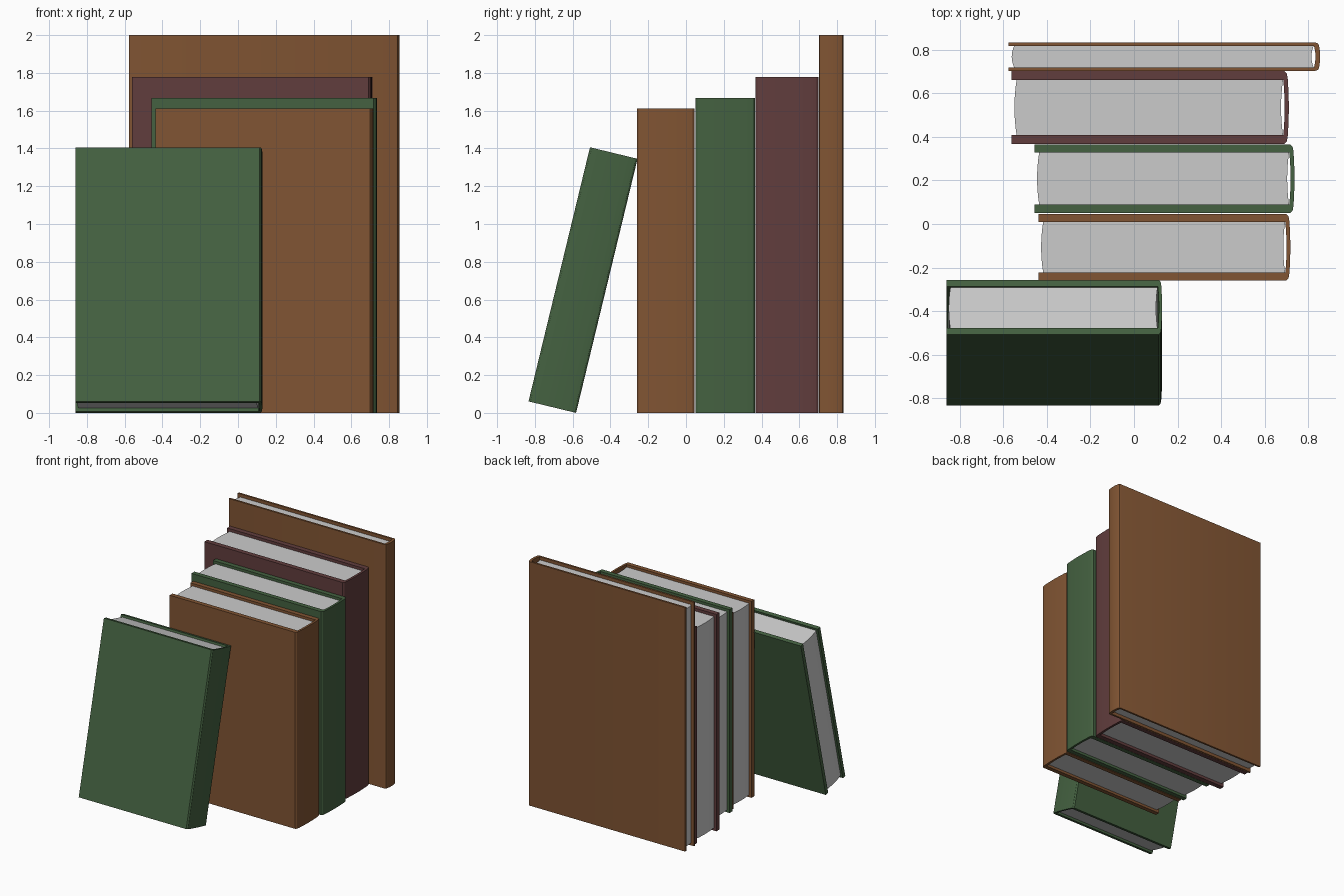
import bpy, bmesh, math
from mathutils import Matrix

if "Cube" in bpy.data.objects:
    bpy.data.objects.remove(bpy.data.objects["Cube"])


def material(name, rgb):
    m = bpy.data.materials.new(name)
    m.diffuse_color = (*rgb, 1)
    m.use_nodes = True
    m.node_tree.nodes["Principled BSDF"].inputs["Base Color"].default_value = m.diffuse_color
    return m


BROWN = material("brown_cloth", (0.22, 0.09, 0.033))
GREEN = material("green_cloth", (0.058, 0.12, 0.052))
MAROON = material("maroon_cloth", (0.12, 0.047, 0.047))


def prism(name, outline, z0, z1, matrix, mat=None):
    """Extrude an xy outline from z0 to z1."""
    bm = bmesh.new()
    face = bm.faces.new([bm.verts.new((x, y, z0)) for x, y in outline])
    ext = bmesh.ops.extrude_face_region(bm, geom=[face])
    top = [v for v in ext["geom"] if isinstance(v, bmesh.types.BMVert)]
    bmesh.ops.translate(bm, verts=top, vec=(0, 0, z1 - z0))
    bmesh.ops.recalc_face_normals(bm, faces=bm.faces)
    me = bpy.data.meshes.new(name)
    bm.to_mesh(me)
    bm.free()
    ob = bpy.data.objects.new(name, me)
    bpy.context.collection.objects.link(ob)
    ob.matrix_world = matrix
    if mat:
        me.materials.append(mat)
    bpy.context.view_layer.objects.active = ob
    ob.select_set(True)
    bpy.ops.object.shade_smooth_by_angle(angle=math.radians(28))
    ob.select_set(False)
    return ob


def arc(x, bulge, half, n=8):
    """Shallow curve across the thickness, from -half to +half."""
    return [(x + bulge * (1 - (2 * i / n - 1) ** 2), half * (2 * i / n - 1))
            for i in range(n + 1)]


def book(name, x0, x1, thick, height, matrix, mat):
    w, h = x1 - x0, thick / 2
    board = 0.12 * thick
    inner = h - board
    # cover: two boards joined by a rounded spine
    spine = [(x1 - 0.016 * w, -h), (x1 - 0.007 * w, -0.93 * h)]
    spine += arc(x1 - 0.004 * w, 0.004 * w, 0.8 * h)
    spine += [(x1 - 0.007 * w, 0.93 * h), (x1 - 0.016 * w, h)]
    inside = arc(x1 - 0.02 * w, 0.005 * w, inner)[::-1]
    outline = ([(x0, -h)] + spine + [(x0, h), (x0, inner)]
               + inside + [(x0, -inner)])
    prism(name + "_cover", outline, 0, height, matrix, mat)
    # page block: bulging fore edge, hollow back edge
    fore = arc(x0 + 0.018 * w, -0.008 * w, inner)
    back = arc(x1 - 0.021 * w, -0.007 * w, inner)
    gap = 0.013 * height
    prism(name + "_pages", fore[::-1] + back, gap, height - gap, matrix)


# upright books: name, x range, y range, height, cloth
for name, x0, x1, y0, y1, height, mat in [
    ("tall_thin_book", -0.576, 0.855, 0.703, 0.834, 2.0, BROWN),
    ("maroon_book", -0.562, 0.711, 0.368, 0.702, 1.778, MAROON),
    ("green_book", -0.457, 0.737, 0.051, 0.366, 1.667, GREEN),
    ("short_brown_book", -0.438, 0.718, -0.259, 0.045, 1.611, BROWN),
]:
    book(name, x0, x1, y1 - y0, height,
         Matrix.Translation((0, (y0 + y1) / 2, 0)), mat)

# leaning book, resting on its lower back edge
t = 0.259
lean = (Matrix.Translation((0, -0.582, 0))
        @ Matrix.Rotation(math.radians(-13.6), 4, 'X')
        @ Matrix.Translation((0, -t / 2, 0)))
book("leaning_book", -0.861, 0.129, t, 1.384, lean, GREEN)
